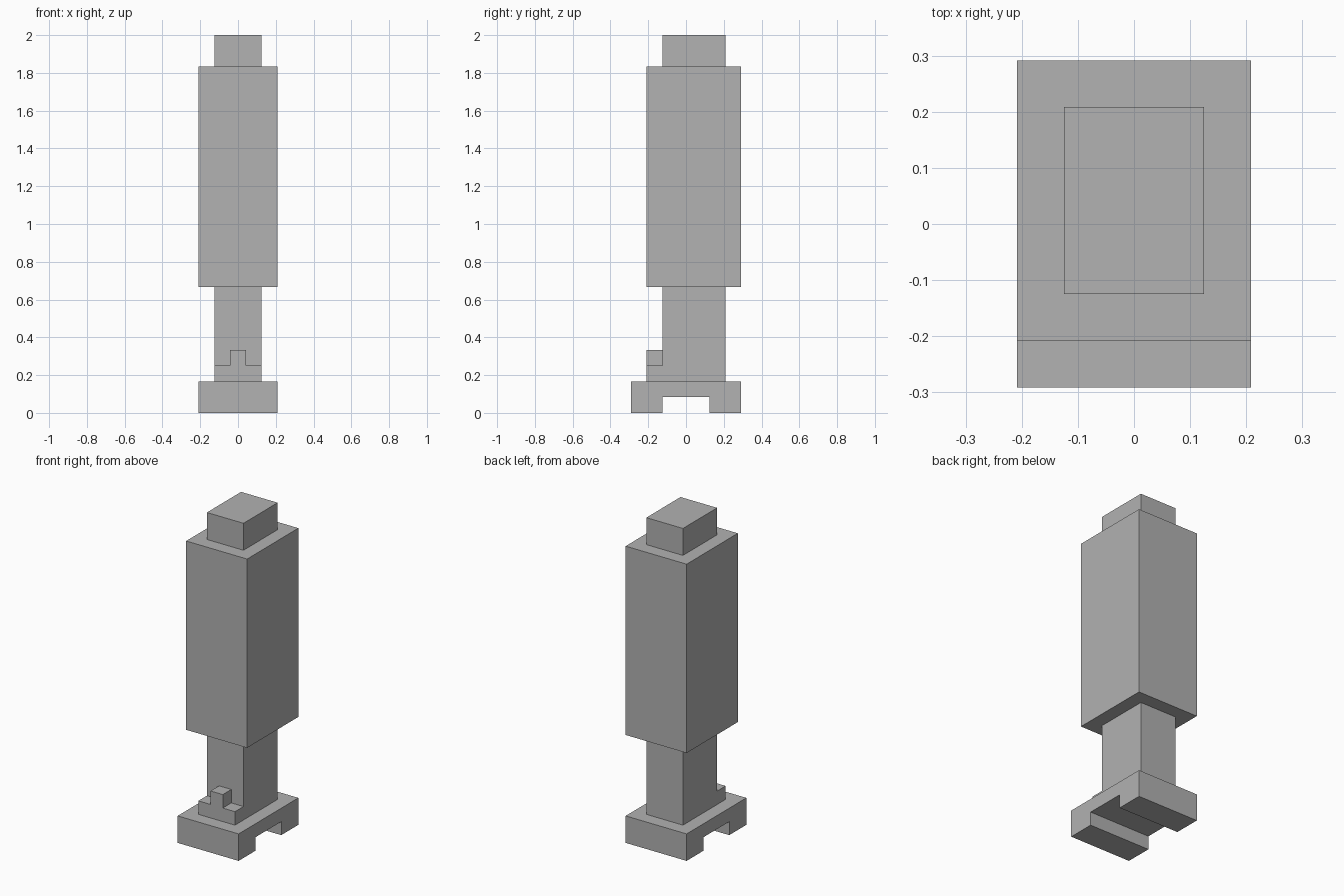
import bpy
import bmesh

if "Cube" in bpy.data.objects:
    bpy.data.objects.remove(bpy.data.objects["Cube"])

U = 1 / 24  # modelling grid step

grey = bpy.data.materials.new("plain_grey")
grey.diffuse_color = (0.445, 0.445, 0.445, 1)
grey.use_nodes = True
grey.node_tree.nodes["Principled BSDF"].inputs["Base Color"].default_value = grey.diffuse_color


def extrude_profile(name, points, axis, start, end):
    """Extrude a closed outline along x (points are y, z) or y (points are x, z)."""
    def place(p, d):
        return (d * U, p[0] * U, p[1] * U) if axis == "x" else (p[0] * U, d * U, p[1] * U)

    bm = bmesh.new()
    face = bm.faces.new([bm.verts.new(place(p, start)) for p in points])
    geom = bmesh.ops.extrude_face_region(bm, geom=[face])["geom"]
    shift = [a - b for a, b in zip(place((0, 0), end), place((0, 0), start))]
    bmesh.ops.translate(bm, vec=shift, verts=[g for g in geom if isinstance(g, bmesh.types.BMVert)])
    bmesh.ops.recalc_face_normals(bm, faces=bm.faces)
    mesh = bpy.data.meshes.new(name)
    bm.to_mesh(mesh)
    bm.free()
    mesh.materials.append(grey)
    obj = bpy.data.objects.new(name, mesh)
    bpy.context.collection.objects.link(obj)
    return obj


def block(name, half_width, y0, y1, z0, z1):
    return extrude_profile(name, [(y0, z0), (y1, z0), (y1, z1), (y0, z1)], "x", -half_width, half_width)


# Foot with a channel across its underside
extrude_profile("base", [(-7, 0), (-3, 0), (-3, 2), (3, 2), (3, 0), (7, 0), (7, 4), (-7, 4)], "x", -5, 5)

# Stepped catch at the front of the stem
extrude_profile("front_catch", [(-3, 4), (3, 4), (3, 6), (1, 6), (1, 8), (-1, 8), (-1, 6), (-3, 6)], "y", -5, -3)

# Stem, main body and top cap
block("stem", 3, -3, 5, 4, 16)
block("body", 5, -5, 7, 16, 44)
block("top_cap", 3, -3, 5, 44, 48)
